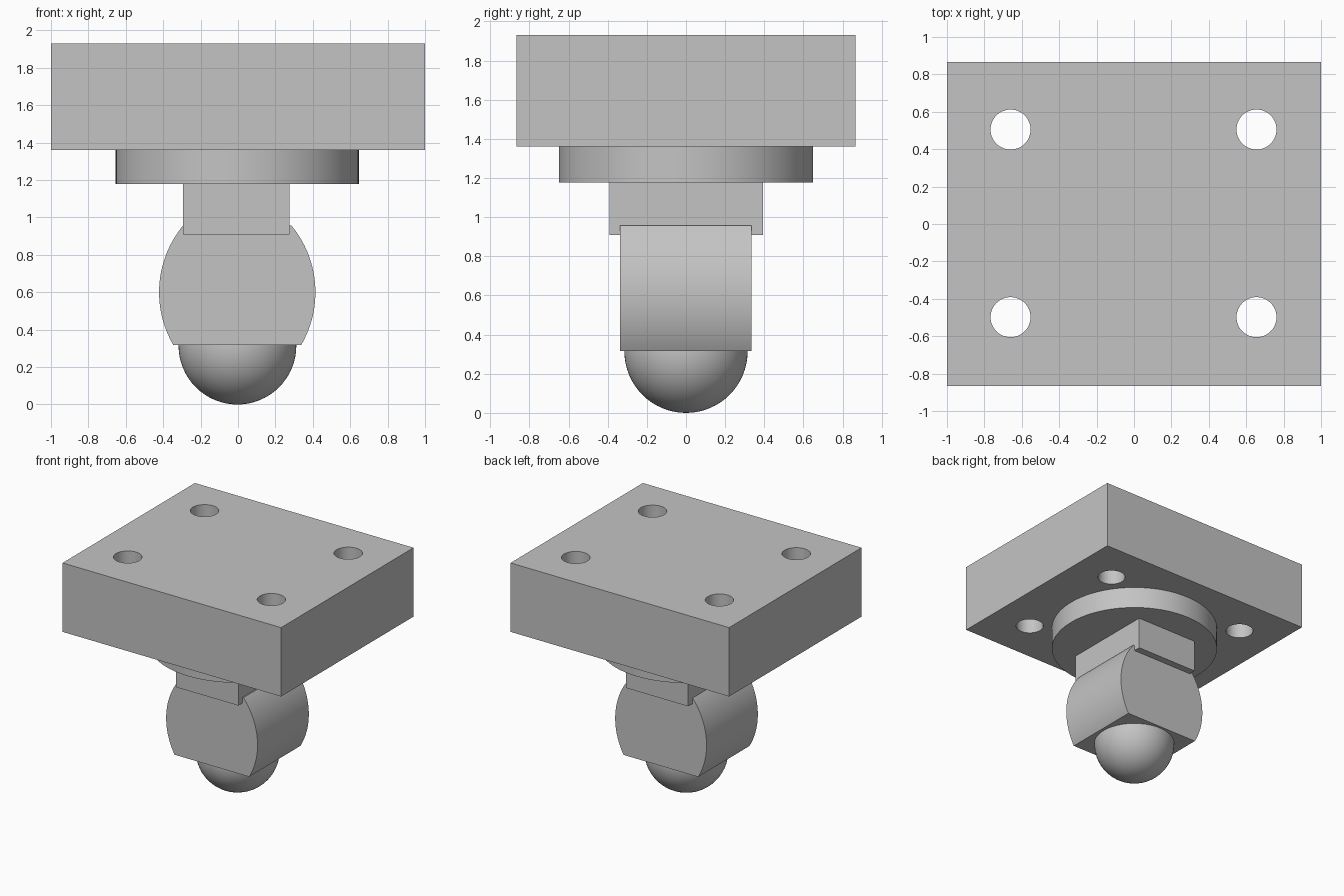
import bpy
import bmesh
from math import asin, cos, sin, radians
from mathutils import Matrix

if "Cube" in bpy.data.objects:
    bpy.data.objects.remove(bpy.data.objects["Cube"])

grey = bpy.data.materials.new("light grey metal")
grey.use_nodes = True
colour = (0.55, 0.55, 0.55, 1)
grey.diffuse_color = colour
grey.node_tree.nodes["Principled BSDF"].inputs["Base Color"].default_value = colour


def finish(bm, name, smooth=False):
    bmesh.ops.recalc_face_normals(bm, faces=bm.faces)
    mesh = bpy.data.meshes.new(name)
    bm.to_mesh(mesh)
    bm.free()
    obj = bpy.data.objects.new(name, mesh)
    bpy.context.collection.objects.link(obj)
    mesh.materials.append(grey)
    if smooth:
        bpy.ops.object.select_all(action="DESELECT")
        obj.select_set(True)
        bpy.context.view_layer.objects.active = obj
        bpy.ops.object.shade_smooth_by_angle(angle=radians(30))
    return obj


def box(name, x, y, z):
    bm = bmesh.new()
    centre = [(a + b) / 2 for a, b in (x, y, z)]
    size = [b - a for a, b in (x, y, z)]
    bmesh.ops.create_cube(bm, size=1, matrix=Matrix.Translation(centre) @ Matrix.Diagonal((*size, 1)))
    return finish(bm, name)


def cylinder(name, x, y, z, radius, sides):
    bm = bmesh.new()
    bmesh.ops.create_cone(bm, cap_ends=True, segments=sides, radius1=radius, radius2=radius,
                          depth=z[1] - z[0], matrix=Matrix.Translation((x, y, sum(z) / 2)))
    return finish(bm, name, True)


# Mounting plate with four through holes
plate = box("mounting_plate", (-1, 1), (-0.865, 0.865), (1.36, 1.93))
for x in (-0.66, 0.655):
    for y in (-0.498, 0.505):
        cutter = cylinder("hole_cutter", x, y, (1.2, 2.1), 0.107, 48)
        cutter.hide_render = True
        cutter.hide_set(True)
        cut = plate.modifiers.new("bolt_hole", "BOOLEAN")
        cut.operation = "DIFFERENCE"
        cut.solver = "EXACT"
        cut.object = cutter

# Apply the holes, so the cutters can go
evaluated = plate.evaluated_get(bpy.context.evaluated_depsgraph_get())
drilled = bpy.data.meshes.new_from_object(evaluated)
plate.modifiers.clear()
plate.data = drilled
for obj in [o for o in bpy.data.objects if o.name.startswith("hole_cutter")]:
    bpy.data.objects.remove(obj)
bpy.ops.object.select_all(action="DESELECT")
plate.select_set(True)
bpy.context.view_layer.objects.active = plate
bpy.ops.object.shade_smooth_by_angle(angle=radians(30))

# Round flange and rectangular neck
cylinder("round_flange", -0.004, 0, (1.178, 1.36), 0.65, 96)
box("neck_block", (-0.294, 0.276), (-0.39, 0.393), (0.91, 1.178))

# Body: bulging sides, flat front and back
bottom, top, middle, bulge, half = 0.317, 0.957, 0.6, 0.56, 0.418
start, end = asin((bottom - middle) / bulge), asin((top - middle) / bulge)
steps = 32
arc = []
for i in range(steps + 1):
    a = start + (end - start) * i / steps
    arc.append((half - bulge + bulge * cos(a), middle + bulge * sin(a)))
outline = arc + [(-x, z) for x, z in reversed(arc)]
bm = bmesh.new()
face = bm.faces.new([bm.verts.new((x - 0.004, -0.336, z)) for x, z in outline])
swept = bmesh.ops.extrude_face_region(bm, geom=[face])["geom"]
bmesh.ops.translate(bm, vec=(0, 0.67, 0), verts=[v for v in swept if isinstance(v, bmesh.types.BMVert)])
finish(bm, "bulging_body", True)

# Ball tip, its upper half hidden in the body
bm = bmesh.new()
bmesh.ops.create_uvsphere(bm, u_segments=64, v_segments=32, radius=0.315,
                          matrix=Matrix.Translation((-0.003, 0, 0.315)))
bmesh.ops.bisect_plane(bm, geom=bm.verts[:] + bm.edges[:] + bm.faces[:],
                       plane_co=(0, 0, 0.33), plane_no=(0, 0, 1), clear_outer=True)
finish(bm, "ball_tip", True)
